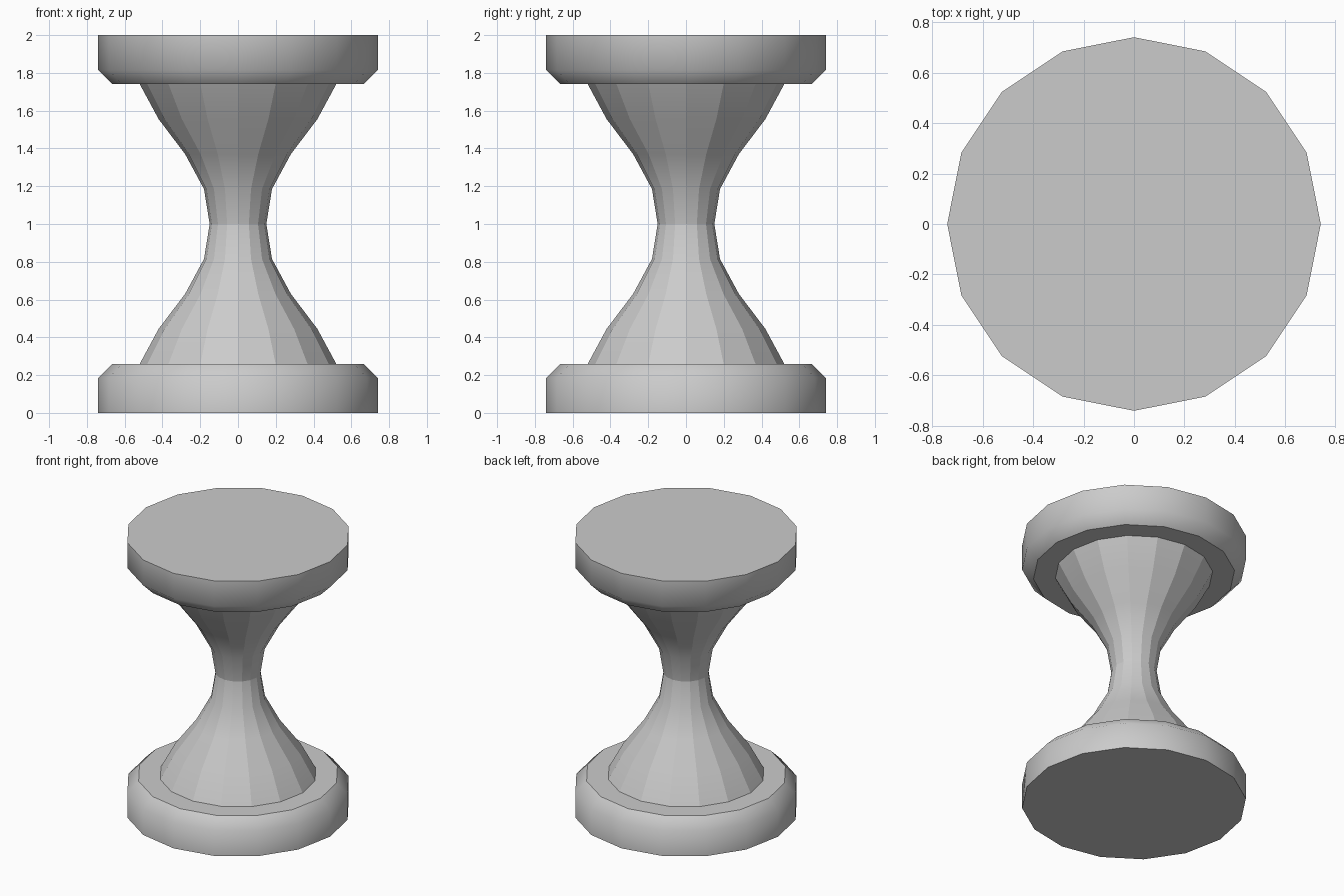
import bpy, bmesh, math

if "Cube" in bpy.data.objects:
    bpy.data.objects.remove(bpy.data.objects["Cube"])

SIDES = 16


def lathe(name, profile, sharp_rings=(), sharp_sides=False, capped=False):
    """Spin (radius, z) points, listed bottom to top, into a 16-sided part."""
    bm = bmesh.new()
    rings = []
    for r, z in profile:
        rings.append([bm.verts.new((r * math.cos(2 * math.pi * i / SIDES),
                                    r * math.sin(2 * math.pi * i / SIDES), z))
                      for i in range(SIDES)])
    for a, b in zip(rings, rings[1:]):
        for i in range(SIDES):
            j = (i + 1) % SIDES
            bm.faces.new((a[i], a[j], b[j], b[i])).smooth = True
            if sharp_sides:
                bm.edges.get((a[i], b[i])).smooth = False
    if capped:
        bm.faces.new(rings[0][::-1])
        bm.faces.new(rings[-1])
    for k in sharp_rings:
        for i in range(SIDES):
            bm.edges.get((rings[k][i], rings[k][(i + 1) % SIDES])).smooth = False
    mesh = bpy.data.meshes.new(name)
    bm.to_mesh(mesh)
    bm.free()
    obj = bpy.data.objects.new(name, mesh)
    bpy.context.collection.objects.link(obj)
    return obj


def flipped(profile):
    return [(r, 2 - z) for r, z in reversed(profile)]


# End discs with a chamfer facing the middle
disc = [(0.74, 0), (0.74, 0.185), (0.665, 0.26)]
lathe("bottom_disc", disc, sharp_rings=(0, 2), capped=True)
lathe("top_disc", flipped(disc), sharp_rings=(0, 2), capped=True)

# Waisted body, faceted around and smooth along its height
half = [(0.52, 0.26), (0.42, 0.445), (0.28, 0.63), (0.18, 0.815), (0.15, 1.0)]
lathe("hourglass_body", half + flipped(half)[1:], sharp_rings=(4,), sharp_sides=True)
